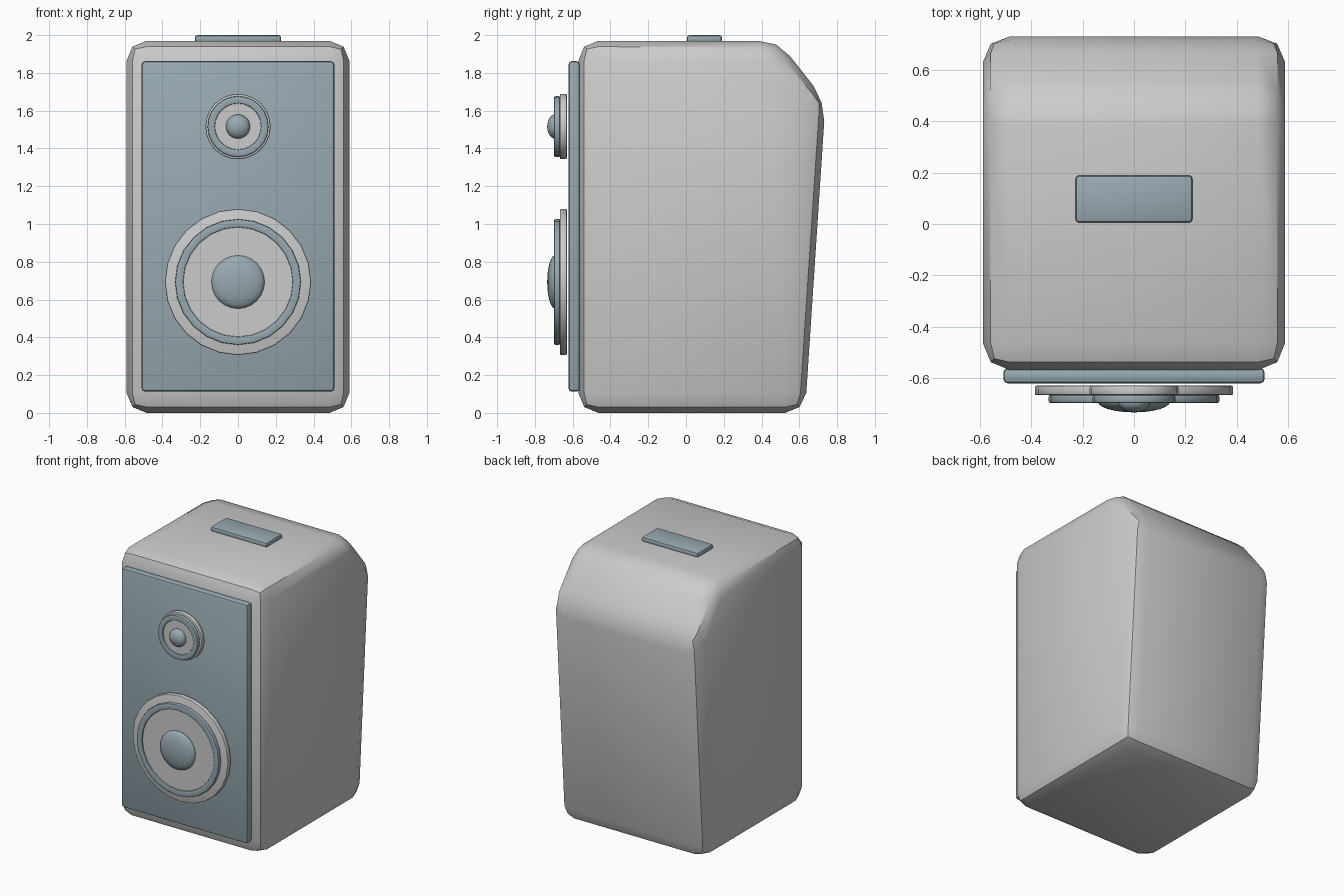
import bpy, bmesh, math
from mathutils import Matrix

if "Cube" in bpy.data.objects:
    bpy.data.objects.remove(bpy.data.objects["Cube"])

slate = bpy.data.materials.new("slate")
slate.diffuse_color = (0.31, 0.40, 0.44, 1)
slate.use_nodes = True
slate.node_tree.nodes["Principled BSDF"].inputs["Base Color"].default_value = slate.diffuse_color


def finish(name, bm, bevel, segments, dark):
    """Turn a bmesh into a bevelled, smooth-shaded object."""
    bmesh.ops.recalc_face_normals(bm, faces=bm.faces[:])
    mesh = bpy.data.meshes.new(name)
    bm.to_mesh(mesh)
    bm.free()
    ob = bpy.data.objects.new(name, mesh)
    bpy.context.collection.objects.link(ob)
    if dark:
        mesh.materials.append(slate)
    if bevel:
        mod = ob.modifiers.new("bevel", 'BEVEL')
        mod.width, mod.segments = bevel, segments
        mod.limit_method = 'ANGLE'
        mod.angle_limit = math.radians(30)
    bpy.ops.object.select_all(action='DESELECT')
    ob.select_set(True)
    bpy.context.view_layer.objects.active = ob
    if bevel:
        bpy.ops.object.modifier_apply(modifier="bevel")
    bpy.ops.object.shade_smooth_by_angle(angle=math.radians(40))
    return ob


def box(name, lo, hi, bevel):
    bm = bmesh.new()
    bmesh.ops.create_cube(bm, size=1)
    for v in bm.verts:
        v.co = [lo[i] + (v.co[i] + 0.5) * (hi[i] - lo[i]) for i in range(3)]
    return finish(name, bm, bevel, 2, True)


def disc(name, z, r, y_back, y_front, dark, bevel=0.007):
    """Cylinder facing -y."""
    bm = bmesh.new()
    m = Matrix.Translation((0, (y_back + y_front) / 2, z)) @ Matrix.Rotation(math.pi / 2, 4, 'X')
    bmesh.ops.create_cone(bm, cap_ends=True, segments=24, radius1=r, radius2=r,
                          depth=y_back - y_front, matrix=m)
    return finish(name, bm, bevel, 2, dark)


def ring(name, z, r_out, r_in, y_back, y_front):
    """Rectangular-section ring facing -y, softly bevelled."""
    bm = bmesh.new()
    loops = []
    for r, y in ((r_out, y_back), (r_out, y_front), (r_in, y_front), (r_in, y_back)):
        loops.append([bm.verts.new((r * math.cos(a), y, z + r * math.sin(a)))
                      for a in (i * math.tau / 24 for i in range(24))])
    for k in range(4):
        a, b = loops[k], loops[(k + 1) % 4]
        for i in range(24):
            j = (i + 1) % 24
            bm.faces.new((a[i], a[j], b[j], b[i]))
    return finish(name, bm, 0.006, 2, True)


def dome(name, z, r, y, depth):
    bm = bmesh.new()
    m = (Matrix.Translation((0, y, z)) @ Matrix.Diagonal((r, depth, r, 1))
         @ Matrix.Rotation(math.pi / 2, 4, 'X'))
    bmesh.ops.create_uvsphere(bm, u_segments=24, v_segments=12, radius=1, matrix=m)
    return finish(name, bm, 0, 0, True)


def driver(name, z, r_frame, r_ring, r_cone, r_dome):
    disc(name + "_frame", z, r_frame, -0.631, -0.668, False)
    ring(name + "_surround", z, r_ring, r_cone, -0.667, -0.698)
    disc(name + "_cone", z, r_cone + 0.002, -0.66, -0.688, False, 0)
    dome(name + "_dome", z, r_dome, -0.693, 0.042)


# Cabinet: side profile extruded across x, all edges rounded
profile = [(-0.57, 0), (-0.57, 1.97), (0.487, 1.97), (0.739, 1.65), (0.63, 0)]
bm = bmesh.new()
face = bm.faces.new([bm.verts.new((-0.59, y, z)) for y, z in profile])
ext = bmesh.ops.extrude_face_region(bm, geom=[face])
bmesh.ops.translate(bm, vec=(1.18, 0, 0),
                    verts=[g for g in ext["geom"] if isinstance(g, bmesh.types.BMVert)])
finish("cabinet", bm, 0.106, 2, False)

# Front panel and top control plate
box("front_panel", (-0.51, -0.622, 0.112), (0.51, -0.562, 1.862), 0.018)
box("top_plate", (-0.228, 0.005, 1.96), (0.228, 0.19, 2.0), 0.014)

# Woofer and tweeter
driver("woofer", 0.693, 0.387, 0.333, 0.29, 0.141)
driver("tweeter", 1.516, 0.173, 0.161, 0.122, 0.064)
